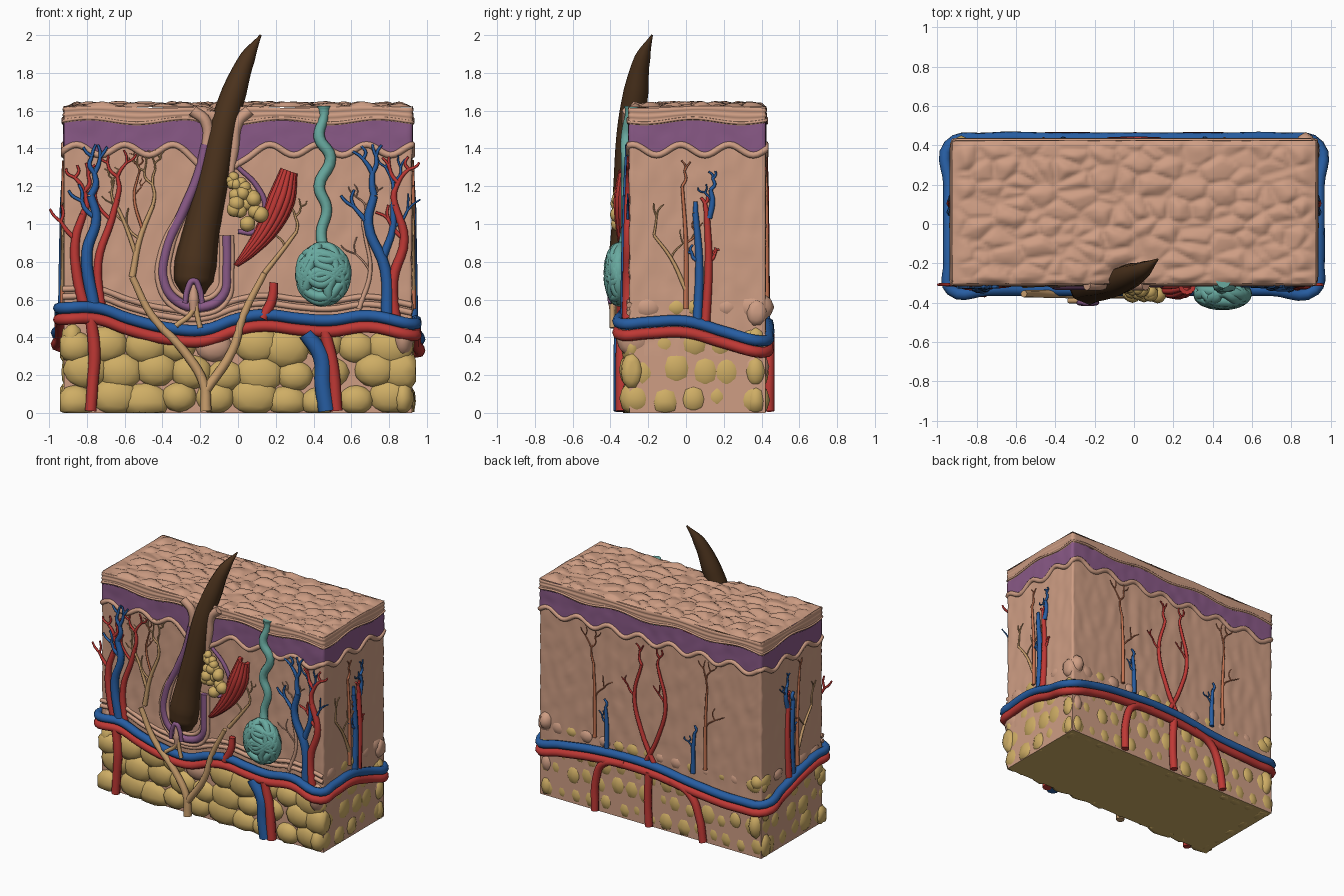
import bpy, bmesh, math, random
from mathutils import Vector, Matrix, noise

random.seed(4)
if bpy.data.objects.get("Cube"):
    bpy.data.objects.remove(bpy.data.objects["Cube"])

HALF, FRONT, BACK, TOP = .92, -.30, .42, 1.62
DEPTH = BACK - FRONT
AROUND = 4 * HALF + 2 * DEPTH


def material(name, *rgb):
    m = bpy.data.materials.new(name)
    m.use_nodes = True
    m.diffuse_color = (*rgb, 1)
    m.node_tree.nodes["Principled BSDF"].inputs["Base Color"].default_value = (*rgb, 1)
    return m


skin = material("skin", .62, .34, .23)
purple = material("purple", .25, .10, .24)
red = material("artery red", .52, .04, .035)
blue = material("vein blue", .02, .11, .36)
fat = material("fat yellow", .62, .42, .13)
teal = material("gland teal", .14, .40, .35)
brown = material("hair brown", .07, .032, .012)
nerve = material("nerve tan", .58, .34, .15)
orange = material("capillary orange", .55, .17, .08)


def place(side, u, z, out):
    return {"front": (u, FRONT - out, z), "back": (u, BACK + out, z),
            "right": (HALF + out, u, z), "left": (-HALF - out, u, z)}[side]


def finish(name, bm, *mats):
    mesh = bpy.data.meshes.new(name)
    bmesh.ops.recalc_face_normals(bm, faces=bm.faces)
    for f in bm.faces:
        f.smooth = True
    bm.to_mesh(mesh)
    bm.free()
    for m in mats:
        mesh.materials.append(m)
    ob = bpy.data.objects.new(name, mesh)
    bpy.context.collection.objects.link(ob)
    return ob


curves = []


def tube(name, colour, paths, cyclic=False):
    """Round tubes through points given as x, y, z, radius."""
    data = bpy.data.curves.new(name, "CURVE")
    data.dimensions = "3D"
    data.bevel_depth, data.bevel_resolution = 1, 2
    data.use_fill_caps = True
    for path in paths:
        s = data.splines.new("BEZIER")
        s.bezier_points.add(len(path) - 1)
        s.resolution_u = 1 if len(path) > 40 else 5
        s.use_cyclic_u = cyclic
        for b, p in zip(s.bezier_points, path):
            b.co, b.radius = p[:3], p[3]
        for b in s.bezier_points:
            b.handle_left_type = b.handle_right_type = "AUTO"
    data.materials.append(colour)
    ob = bpy.data.objects.new(name, data)
    bpy.context.collection.objects.link(ob)
    curves.append(ob)


def strand(name, colour, side, paths, out=.008):
    tube(name, colour, [[(*place(side, u, z, out), r) for u, z, r in p] for p in paths])


def sprout(paths, u, z, angle, length, r, depth):
    """Forking twigs growing upward."""
    tip = (u + math.sin(angle) * length, z + math.cos(angle) * length)
    bend = random.uniform(-.02, .02)
    paths.append([(u, z, r), ((u + tip[0]) / 2 + bend, (z + tip[1]) / 2, r * .9), (*tip, r * .7)])
    if depth:
        for turn in (-.45, .4):
            sprout(paths, *tip, angle * .6 + turn + random.uniform(-.2, .2), length * .75, r * .7, depth - 1)


def tree(name, colour, side, trunk, r, length=.12, depth=2, out=.008):
    n = len(trunk) - 1
    paths = [[(u, z, r * (1 - .4 * i / n)) for i, (u, z) in enumerate(trunk)]]
    sprout(paths, *trunk[-1], random.uniform(-.2, .2), length, r * .55, depth)
    sprout(paths, *trunk[-2], random.choice((-.7, .7)), length, r * .4, 1)
    strand(name, colour, side, paths, out)


# Perimeter walk and the wavy layer boundaries
def walk(s, out=0):
    s %= AROUND
    for side, length in (("front", 2 * HALF), ("right", DEPTH), ("back", 2 * HALF), ("left", DEPTH)):
        if s <= length:
            u = {"front": s - HALF, "right": FRONT + s, "back": HALF - s, "left": BACK - s}[side]
            x, y, _ = place(side, u, 0, out)
            return x, y
        s -= length


def dip(s, width):
    return math.exp(-((s - HALF + .1) / width) ** 2)


def purple_low(s):
    return 1.405 + .028 * math.sin(math.tau * 20 * s / AROUND) - .16 * dip(s, .1)


def purple_high(s):
    return 1.535 + .013 * math.sin(math.tau * 10 * s / AROUND) - .13 * dip(s, .06)


def rim(s):
    return TOP + .006 * math.sin(9 * s) - .03 * dip(s, .08)


def band(name, colour, low, high, rows, out, ribs=0, rough=0):
    bm, n, grid = bmesh.new(), 300, []
    for j in range(rows + 1):
        t, ring = j / rows, []
        for i in range(n):
            s = AROUND * i / n
            z = low(s) * (1 - t) + high(s) * t
            push = out + .006 * abs(math.sin(ribs * math.pi * t))
            x, y = walk(s, push)
            push = rough * noise.noise(Vector((x, y, z)) * 14)
            x, y = walk(s, out + .006 * abs(math.sin(ribs * math.pi * t)) + push)
            ring.append(bm.verts.new((x, y, z)))
        grid.append(ring)
    for a, b in zip(grid, grid[1:]):
        for i in range(n):
            k = (i + 1) % n
            bm.faces.new((a[i], a[k], b[k], b[i]))
    return finish(name, bm, colour)


band("dermis", skin, lambda s: .3, purple_low, 22, 0, rough=.008)
band("pigment_layer", purple, purple_low, purple_high, 6, .004, rough=.004)
band("surface_layer", skin, purple_high, rim, 12, .002, ribs=3)


def contour(name, colour, height, r, out):
    n = 240
    tube(name, colour, [[(*walk(AROUND * i / n, out), height(AROUND * i / n), r) for i in range(n)]], True)


contour("dermis_ridge", skin, lambda s: purple_low(s) - .012, .018, 0)
contour("pigment_upper_line", skin, lambda s: purple_high(s) + .012, .008, .006)

# Cobbled skin surface
bm = bmesh.new()
bmesh.ops.create_grid(bm, x_segments=130, y_segments=56, size=1)
for v in bm.verts:
    edge = min(1, 14 * (1 - max(abs(v.co.x), abs(v.co.y))))
    x, y = v.co.x * (HALF + .005), (FRONT + BACK) / 2 + v.co.y * (DEPTH / 2 + .005)
    d = noise.voronoi(Vector((x * 7.5, y * 10, 0)))[0]
    pit = .05 * math.exp(-((x + .06) / .1) ** 2 - ((y - FRONT) / .08) ** 2)
    v.co = (x, y, TOP + edge * .03 * min(1, 1.6 * (d[1] - d[0])) ** .6 - pit)
finish("skin_surface", bm, skin)

# Fat: core block and lobules
bm = bmesh.new()
bmesh.ops.create_cube(bm, size=1, matrix=Matrix.Translation((0, (FRONT + BACK) / 2, .21))
                      @ Matrix.Diagonal((2 * HALF, DEPTH, .42, 1)))
bm.normal_update()
for f in bm.faces:
    f.material_index = int(f.normal.z < -.5)
    f.smooth = False
core = finish("fat_core", bm, skin, fat)
for p in core.data.polygons:
    p.use_smooth = False

FRONT_LINE = [(-.93, .555), (-.74, .555), (-.58, .50), (-.37, .45), (-.18, .44), (0, .50),
              (.14, .52), (.32, .50), (.48, .49), (.69, .515), (.92, .47)]


def lobules(side, start, end, columns, rows, top, out, upper):
    bm = bmesh.new()
    width = (end - start) / columns
    for c in range(columns):
        for r in range(rows + upper):
            high = r >= rows
            u = start + width * (c + .5 + (.25 if r % 2 else -.1) + random.uniform(-.15, .15))
            u = max(start + width * .4, min(end - width * .4, u))
            step = top / rows
            z = top + .1 if high else step * (r + .5) + random.uniform(-.02, .02)
            size = random.uniform(.5, .72)
            wide, tall, deep = width * size, step * (size + .06) * (.7 if high else 1), .06
            if side in ("right", "left"):
                scale = (deep, wide, tall, 1)
            else:
                scale = (wide, deep, tall, 1)
            at = place(side, u, z, out - deep - random.uniform(0, .012))
            made = bmesh.ops.create_icosphere(bm, subdivisions=2, radius=1,
                                              matrix=Matrix.Translation(at) @ Matrix.Diagonal(scale))
            pink = random.random() < (.4 if high else .06)
            for v in made["verts"]:
                v.co.z = max(0, v.co.z)
                v.co.x = max(-HALF - .022, min(HALF + .022, v.co.x))
                for f in v.link_faces:
                    f.material_index = int(pink)
    finish("fat_lobules_" + side, bm, fat, skin)


lobules("front", -.94, .94, 10, 3, .43, .055, 0)
lobules("back", -.93, .93, 15, 3, .43, .018, 1)
for side in ("right", "left"):
    lobules(side, FRONT - .03, BACK, 5, 3, .46, .02, 1)

# Vessels that ring the block, vein above artery
ring = [(x, FRONT - .035, z) for x, z in FRONT_LINE]
ring += [place("right", y, z, .02) for y, z in ((-.2, .48), (0, .485), (.2, .43), (.4, .38))]
ring += [place("back", x, z, .015) for x, z in ((.75, .42), (.45, .46), (0, .47), (-.4, .42), (-.75, .40))]
ring += [place("left", y, z, .02) for y, z in ((.4, .41), (.2, .45), (0, .51), (-.2, .55))]
tube("ring_vein", blue, [[(*p, .03) for p in ring]], True)
tube("ring_artery", red, [[(x, y, z - .06, .03) for x, y, z in ring]], True)
for i, rise in enumerate((.06, .10)):
    strand(f"dermis_base_line_{i}", skin, "front", [[(x, z + rise, .016) for x, z in FRONT_LINE]], 0)

# Front vessel trees and trunks
tree("left_artery_outer", red, "front", [(-.80, .52), (-.85, .72), (-.86, .92), (-.82, 1.05)], .032)
tree("left_artery_inner", red, "front", [(-.72, .52), (-.74, .8), (-.67, 1.02), (-.64, 1.13)], .025)
tree("left_vein", blue, "front", [(-.76, .55), (-.80, .85), (-.75, 1.03), (-.78, 1.15)], .034, out=.02)
tree("right_vein", blue, "front", [(.79, .5), (.78, .76), (.69, 1.0), (.72, 1.15)], .034, out=.015)
tree("right_vein_branch", blue, "front", [(.77, .83), (.82, .98), (.82, 1.1)], .022)
tree("right_artery", red, "front", [(.84, .43), (.82, .7), (.88, .92), (.83, 1.1)], .032)
strand("lower_arteries", red, "front", [
    [(-.78, .5, .03), (-.76, .33, .033), (-.77, .15, .03), (-.78, .01, .03)],
    [(.46, .43, .03), (.50, .25, .033), (.52, .01, .033)],
    [(.13, .5, .028), (.18, .6, .026), (.19, .69, .022)]], .04)
strand("lower_vein", blue, "front", [[(.36, .42, .04), (.44, .3, .045), (.45, .15, .045), (.47, .01, .045)]], .04)
strand("nerve_trunks", nerve, "front", [
    [(-.17, .01, .03), (-.18, .15, .025), (-.28, .32, .024), (-.46, .52, .02), (-.56, .72, .018)],
    [(-.17, .12, .025), (-.03, .33, .024), (.03, .52, .02), (.14, .74, .016)]], .055)
tree("left_nerve", nerve, "front", [(-.56, .72), (-.52, .92), (-.45, 1.1)], .018, .11, 3)
tree("left_fine_nerve", nerve, "front", [(-.54, .84), (-.62, 1.05), (-.66, 1.12)], .012, .08)
tree("left_capillary", orange, "front", [(-.50, .95), (-.55, 1.15), (-.53, 1.25)], .009, .06)
tree("middle_nerve", nerve, "front", [(.14, .74), (.25, .88), (.31, .96)], .014, .08)
tree("right_nerve", skin, "front", [(.64, .55), (.70, .75), (.67, .95)], .014)

# Side trees, alike on both ends
for side in ("right", "left"):
    tree(side + "_side_vein", blue, side, [(.06, .47), (.07, .8), (.05, 1.06)], .026, .06, 0)
    tree(side + "_side_artery", red, side, [(.10, .43), (.12, .8), (.11, 1.06)], .026, .05, 1)
    tree(side + "_side_vein_tip", blue, side, [(.12, 1.03), (.14, 1.12), (.13, 1.18)], .018, .06, 1)
    tree(side + "_side_capillary", orange, side, [(0, .55), (0, .9), (-.02, 1.2)], .014, .08, 1)
    tree(side + "_side_nerve", nerve, side, [(0, .65), (-.08, .82), (-.17, .94)], .012, .1, 1)

# Back vessels
strand("back_lower_arteries", red, "back", [
    [(.2, .42, .026), (.38, .38, .028), (.44, .25, .028), (.45, .01, .028)],
    [(0, .42, .028), (.01, .2, .028), (0, .01, .028)],
    [(-.18, .4, .026), (-.34, .34, .028), (-.42, .18, .028), (-.45, .01, .028)]], .02)
for name, way in (("a", 1), ("b", -1)):
    tree("back_artery_" + name, red, "back",
         [(way * -.05, .45), (way * .07, .7), (way * .13, .95), (way * .07, 1.2)], .018, .09, 1)
    tree("back_vein_" + name, blue, "back", [(way * .36, .5), (way * .36, .68), (way * .37, .8)], .018, .06, 0)
    tree("back_capillary_" + name, orange, "back", [(way * .46, .55), (way * .46, .85), (way * .47, 1.1)], .014)

# Hair, sheath and bulb
tube("hair", brown, [[(-.235, -.30, .63, .06), (-.235, -.30, .70, .105), (-.225, -.30, .79, .112),
                      (-.19, -.30, .98, .095), (-.13, -.30, 1.25, .082), (-.08, -.29, 1.5, .075),
                      (-.02, -.265, 1.7, .066), (.05, -.23, 1.88, .042), (.12, -.18, 2, .005)]])
sheath = [(-.17, 1.42), (-.21, 1.26), (-.29, 1.07), (-.38, .86), (-.39, .69), (-.32, .59),
          (-.19, .56), (-.08, .62), (-.06, .76), (-.06, .94)]
strand("follicle_sheath", purple, "front", [[(x, z, .026) for x, z in sheath]], .01)
for name, grow in (("outer", 1.16), ("inner", .84)):
    strand(name + "_sheath_line", skin, "front",
           [[(-.22 + (x + .22) * grow, .8 + (z - .8) * (grow if z < .8 else 1), .014) for x, z in sheath]])
strand("follicle_neck", skin, "front", [[(-.24, 1.6, .03), (-.17, 1.54, .03), (-.17, 1.4, .025), (-.22, 1.2, .015)],
                                        [(.06, 1.6, .03), (0, 1.54, .03), (-.02, 1.4, .025), (-.04, 1.25, .015)]])
strand("papilla", purple, "front", [[(-.28, .58, .014), (-.265, .66, .016), (-.235, .70, .016),
                                     (-.205, .66, .016), (-.19, .58, .014)]], .10)
strand("papilla_core", skin, "front", [[(-.235, .54, .02), (-.235, .6, .028), (-.235, .68, .015)]], .085)
strand("papilla_vessels", nerve, "front", [[(-.235, .66, .01), (-.24, .54, .014), (-.33, .46, .014)],
                                           [(-.225, .66, .01), (-.22, .54, .014), (-.2, .45, .014)]], .09)

# Oil gland beside the hair
bm = bmesh.new()
for i in range(22):
    t = i / 21
    spread = .065 * (1 - t) + .01
    turn = i * 2.4
    at = (.045 - .08 * t * t + spread * math.cos(turn), FRONT - .02 - .04 * (1 - t),
          1.05 + .2 * t + spread * math.sin(turn))
    bmesh.ops.create_icosphere(bm, subdivisions=2, radius=.044 - .018 * t, matrix=Matrix.Translation(at))
finish("oil_gland", bm, fat)
strand("oil_gland_rim", purple, "front", [[(.0, 1.3, .012), (.1, 1.2, .014), (.145, 1.08, .014), (.09, .96, .014), (0, .96, .012)]])

# Muscle as a bundle of fibres
spine = [(.27, 1.28, .04), (.23, 1.13, .062), (.16, .98, .052), (.06, .85, .03), (-.01, .78, .012)]
fibres = []
for k in range(12):
    a = math.tau * k / 12
    fibres.append([(x + r * .8 * math.cos(a), FRONT - .015 + r * .8 * math.sin(a),
                    z - r * .3 * math.cos(a), r * .32) for x, z, r in spine])
tube("hair_muscle", red, fibres)

# Sweat gland: funnel, duct and coil
tube("sweat_duct", teal, [[(.455, -.29, 1.625, .038), (.455, -.29, 1.605, .034), (.455, -.3, 1.57, .024),
                           (.43, -.315, 1.46, .03), (.49, -.315, 1.35, .03), (.43, -.315, 1.2, .03),
                           (.47, -.315, 1.08, .028), (.44, -.32, .95, .028), (.46, -.34, .84, .03)]])
loops = []
for k in range(11):
    spin = Matrix.Rotation(k * 2.4, 3, "Z") @ Matrix.Rotation(.5 + k * .9, 3, "X")
    lift = random.uniform(-.4, .4)
    loop = []
    for i in range(12):
        a = math.tau * i / 12
        v = spin @ Vector((math.cos(a), math.sin(a), lift + .25 * math.sin(3 * a))).normalized()
        loop.append((.45 + .122 * v.x, -.355 + .055 * v.y, .735 + .145 * v.z, .028))
    loops.append(loop)
tube("sweat_coil", teal, loops, True)

# Turn every tube into a mesh
bpy.ops.object.select_all(action="DESELECT")
for ob in curves:
    ob.select_set(True)
bpy.context.view_layer.objects.active = curves[0]
bpy.ops.object.convert(target="MESH")
